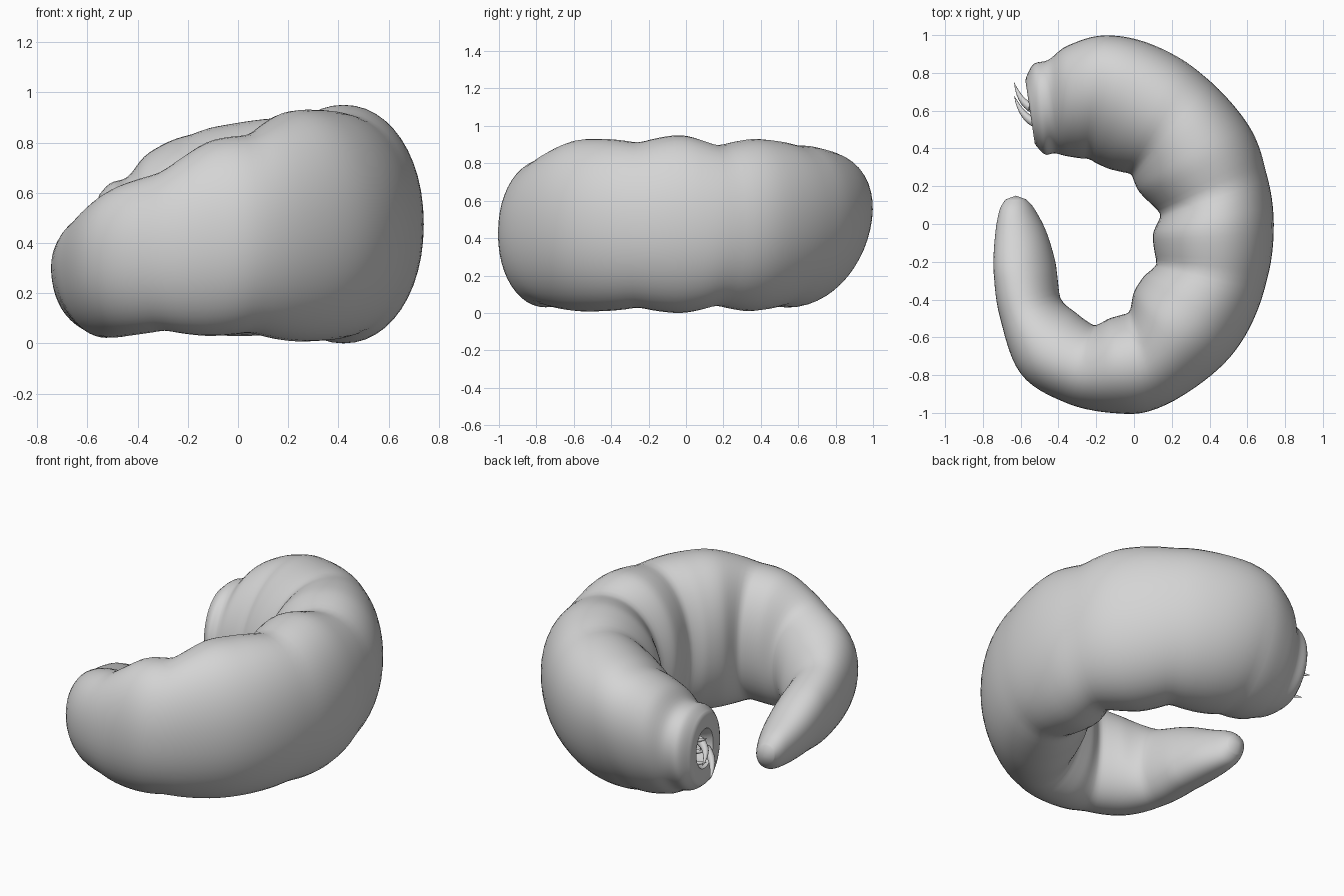
import bpy
import bmesh
import math
from mathutils import Vector

cube = bpy.data.objects.get("Cube")
if cube:
    bpy.data.objects.remove(cube, do_unlink=True)

SIDES = 48
STEPS = 6
GREY = (0.66, 0.66, 0.66, 1)

skin = bpy.data.materials.new("pale grey")
skin.use_nodes = True
skin.diffuse_color = GREY
skin.node_tree.nodes["Principled BSDF"].inputs["Base Color"].default_value = GREY


def loft(name, rings, start, end):
    """Skin a list of rings and close both ends with a point."""
    bm = bmesh.new()
    loops = [[bm.verts.new(p) for p in ring] for ring in rings]
    count = len(loops[0])
    for a, b in zip(loops, loops[1:]):
        for i in range(count):
            j = (i + 1) % count
            bm.faces.new((a[i], a[j], b[j], b[i]))
    for loop, point in ((loops[0], start), (loops[-1], end)):
        tip = bm.verts.new(point)
        for i in range(count):
            bm.faces.new((loop[i], loop[(i + 1) % count], tip))
    bmesh.ops.recalc_face_normals(bm, faces=bm.faces)
    mesh = bpy.data.meshes.new(name)
    bm.to_mesh(mesh)
    bm.free()
    mesh.materials.append(skin)
    obj = bpy.data.objects.new(name, mesh)
    bpy.context.collection.objects.link(obj)
    bpy.ops.object.select_all(action="DESELECT")
    obj.select_set(True)
    bpy.context.view_layer.objects.active = obj
    bpy.ops.object.shade_smooth_by_angle(angle=math.radians(50))
    return obj


def spline(a, b, c, d, u):
    """Catmull-Rom blend between b and c."""
    return 0.5 * (2 * b + (c - a) * u + (2 * a - 5 * b + 4 * c - d) * u ** 2
                  + (3 * b - a - 3 * c + d) * u ** 3)


# Body stations, tail to head: outer x, y, inner x, y, bottom z, top z
stations = [
    (-.68, .13, -.57, .13, .13, .25),
    (-.71, .07, -.53, .08, .08, .3),
    (-.73, -.06, -.47, -.04, .05, .36),
    (-.735, -.25, -.425, -.2, .03, .45),
    (-.705, -.5, -.39, -.39, .02, .52),
    (-.6, -.79, -.31, -.47, .03, .62),
    (-.38, -.94, -.21, -.53, .045, .69),
    (-.12, -1, -.13, -.5, .03, .8),
    (.12, -.98, -.03, -.46, .035, .84),
    (.41, -.8, 0, -.36, .01, .92),
    (.59, -.59, .05, -.28, .01, .93),
    (.705, -.3, .11, -.21, .02, .92),
    (.74, 0, .1, -.06, 0, .95),
    (.7, .28, .13, .05, .03, .905),
    (.6, .53, .03, .17, .01, .93),
    (.36, .79, -.02, .26, .03, .905),
    (.1, .94, -.13, .3, .03, .88),
    (-.15, .987, -.24, .35, .05, .84),
    (-.35, .935, -.36, .37, .075, .76),
    (-.45, .865, -.42, .38, .11, .665),
    (-.53, .845, -.47, .37, .135, .64),
    (-.57, .78, -.515, .41, .17, .6),
]
FOLDS = (4, 6, 8, 11, 13, 15, 17)


def body_ring(values, place):
    """Rounded cross-section, pinched near folds and leaning out at tail and head."""
    ox, oy, ix, iy, low, high = values
    mid = Vector(((ox + ix) / 2, (oy + iy) / 2, (low + high) / 2))
    out = Vector(((ox - ix) / 2, (oy - iy) / 2, 0))
    height = (high - low) / 2
    lean = 0.09 * max(0, 1 - abs(place - 17) / 4.5) + 0.05 * max(0, 1 - abs(place - 3) / 3.5)
    pinch = sum(math.exp(-((place - f) / 0.25) ** 2) for f in FOLDS)
    ring = []
    for i in range(SIDES):
        t = math.tau * i / SIDES
        c, s = math.cos(t), math.sin(t)
        across = math.copysign(abs(c) ** 0.96, c)
        up = math.copysign(abs(s) ** 0.96, s)
        fold = 1 - pinch * (0.017 - 0.01 * c)
        ring.append(mid + out * across * fold + out.normalized() * lean * up
                    + Vector((0, 0, height * up * fold)))
    return ring


rings = []
last = len(stations) - 1
for k in range(last):
    near = [stations[min(max(k + n, 0), last)] for n in (-1, 0, 1, 2)]
    for step in range(STEPS):
        u = step / STEPS
        rings.append(body_ring([spline(*v, u) for v in zip(*near)], k + u))
rings.append(body_ring(stations[-1], last))

# Flat face with a sunken mouth
face = rings[-1]
centre = sum(face, Vector()) / SIDES
inward = Vector((1, 0.18, 0)).normalized()
for scale, depth in ((0.9, -0.008), (0.55, 0), (0.47, 0.03), (0.34, 0.1)):
    rings.append([centre + (p - centre) * scale + inward * depth for p in face])
loft("grub_body", rings, (-.625, .15, .19), centre + inward * 0.11)


def tooth(name, base, bend, tip, radius):
    """Curved cone following a three-point arc."""
    base, bend, tip = Vector(base), Vector(bend), Vector(tip)
    turn = (tip - base).to_track_quat("Z", "Y")
    tooth_rings = []
    for step in range(8):
        u = step / 8
        spot = base * (1 - u) ** 2 + bend * 2 * u * (1 - u) + tip * u ** 2
        r = radius * (1 - u) ** 0.7
        tooth_rings.append([spot + turn @ Vector((r * math.cos(a), r * math.sin(a), 0))
                            for a in (math.tau * i / 10 for i in range(10))])
    loft(name, tooth_rings, base, tip)


# Mouth fangs and small inner teeth
tooth("upper_fang", (-.5, .6, .43), (-.6, .62, .41), (-.635, .75, .36), .03)
tooth("lower_fang", (-.5, .53, .35), (-.59, .55, .31), (-.635, .68, .25), .03)
for n in range(3):
    z = 0.31 + 0.07 * n
    tooth("inner_tooth_%d" % (n + 1), (-.47, .66, z), (-.54, .66, z), (-.56, .6, z), .02)
